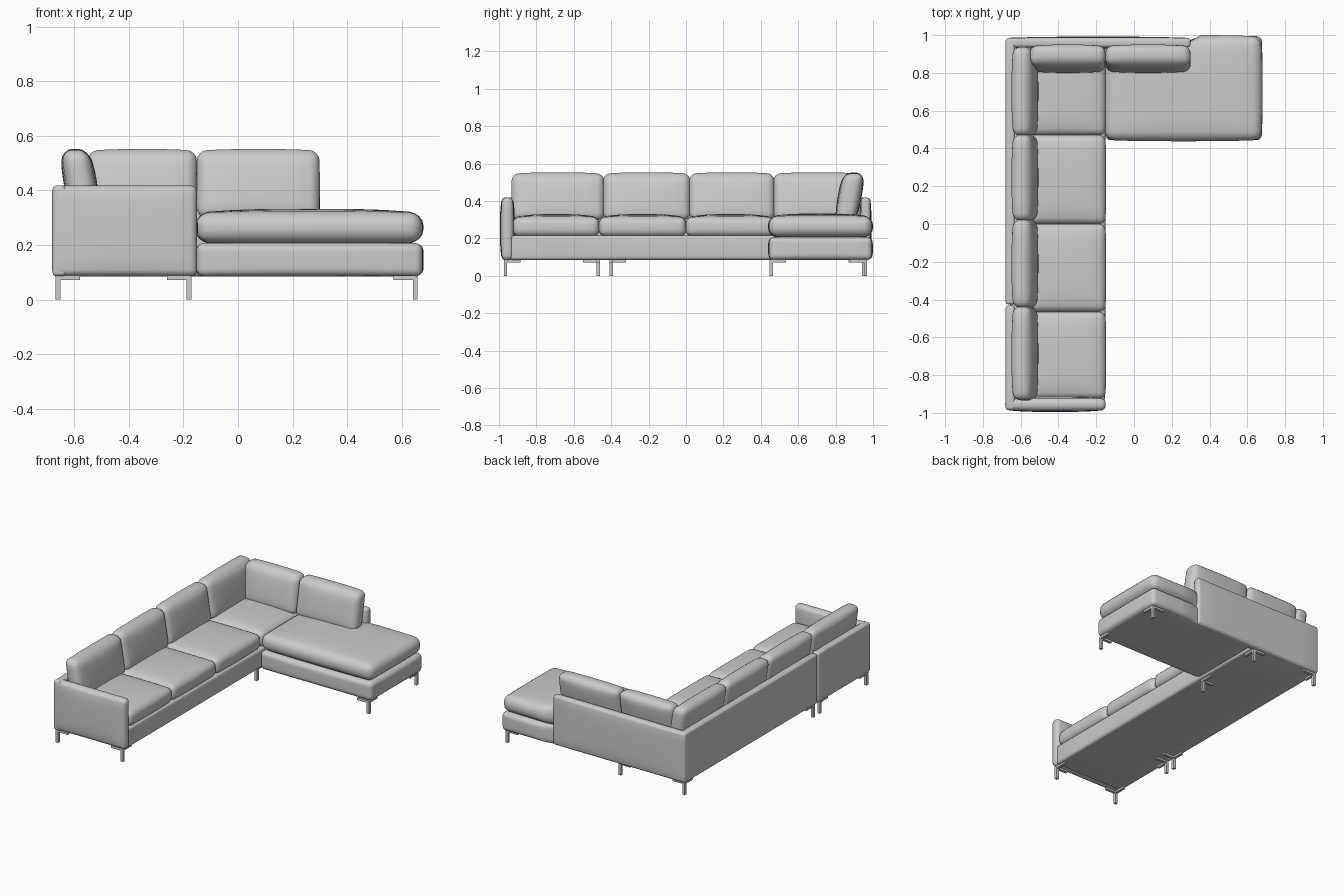
import bpy
import bmesh
from mathutils import Vector

if "Cube" in bpy.data.objects:
    bpy.data.objects.remove(bpy.data.objects["Cube"])

grey = bpy.data.materials.new("light grey upholstery")
grey.use_nodes = True
COLOUR = (0.6, 0.6, 0.6, 1)
grey.diffuse_color = COLOUR
grey.node_tree.nodes["Principled BSDF"].inputs["Base Color"].default_value = COLOUR


def padded_box(name, x, y, z, radius, puff=(0, 0, 0), lean=(0, 0), notch=None, cuts=7):
    """Rounded box between limits; puff swells each axis, lean shears it with height."""
    low, high = Vector((x[0], y[0], z[0])), Vector((x[1], y[1], z[1]))
    centre, half = (low + high) / 2, (high - low) / 2
    bm = bmesh.new()
    bmesh.ops.create_cube(bm, size=2)
    bmesh.ops.scale(bm, vec=half, verts=bm.verts)
    if radius:
        bmesh.ops.bevel(bm, geom=bm.edges[:], offset=radius, segments=4,
                        profile=0.5, affect='EDGES')
    if cuts:
        long_edges = [e for e in bm.edges if e.calc_length() > radius]
        bmesh.ops.subdivide_edges(bm, edges=long_edges, cuts=cuts, use_grid_fill=True)
    for v in bm.verts:
        u = [v.co[i] / half[i] for i in range(3)]
        for i in range(3):
            j, k = (i + 1) % 3, (i + 2) % 3
            v.co[i] += puff[i] * u[i] * max(0, 1 - abs(u[j]) ** 3) * max(0, 1 - abs(u[k]) ** 3)
        v.co.x += lean[0] * u[2]
        v.co.y += lean[1] * u[2]
        v.co += centre
        if notch and v.co.x < notch[0]:
            v.co.y = min(v.co.y, notch[1])
    bmesh.ops.recalc_face_normals(bm, faces=bm.faces)
    mesh = bpy.data.meshes.new(name)
    bm.to_mesh(mesh)
    bm.free()
    mesh.materials.append(grey)
    obj = bpy.data.objects.new(name, mesh)
    bpy.context.collection.objects.link(obj)
    if radius:
        bpy.ops.object.select_all(action='DESELECT')
        obj.select_set(True)
        bpy.context.view_layer.objects.active = obj
        bpy.ops.object.shade_smooth_by_angle(angle=0.7)
    return obj


# Bases
padded_box("long_base", (-0.65, -0.155), (-0.94, 0.97), (0.085, 0.215), 0.015, (0.005, 0, 0))
padded_box("chaise_base", (-0.15, 0.675), (0.445, 0.993), (0.085, 0.207), 0.025,
           (0.006, 0.006, 0), notch=(0.3, 0.96))

# Back walls and arm
padded_box("front_back_wall", (-0.68, -0.63), (-0.985, -0.432), (0.085, 0.418), 0.015)
padded_box("rear_back_wall", (-0.68, -0.63), (-0.426, 0.975), (0.085, 0.418), 0.015)
padded_box("end_back_wall", (-0.68, 0.3), (0.935, 0.985), (0.085, 0.418), 0.018, (0, 0.007, 0))
padded_box("arm", (-0.682, -0.15), (-0.985, -0.925), (0.085, 0.418), 0.025, (0, 0.01, 0))

# Seat cushions
seat_joints = [-0.925, -0.465, 0.0, 0.47, 0.94]
for i in range(4):
    padded_box(f"seat_cushion_{i + 1}", (-0.62, -0.152), (seat_joints[i], seat_joints[i + 1]),
               (0.212, 0.312), 0.034, (0.005, 0.002, 0.018))
padded_box("chaise_cushion", (-0.15, 0.673), (0.445, 0.993), (0.21, 0.318), 0.045,
           (0.007, 0.007, 0.015), notch=(0.3, 0.95))

# Leaning back cushions along the long side
back_joints = [-0.93, -0.44, 0.02, 0.47, 0.935]
for i in range(4):
    padded_box(f"back_cushion_{i + 1}", (-0.625, -0.53), (back_joints[i], back_joints[i + 1]),
               (0.3, 0.545), 0.035, (0.014, 0.004, 0.008), lean=(-0.02, 0))

# Leaning back cushions along the chaise end
for i, span in enumerate([(-0.55, -0.152), (-0.15, 0.298)]):
    padded_box(f"end_cushion_{i + 1}", span, (0.825, 0.925), (0.3, 0.545), 0.035,
               (0.002, 0.014, 0.007), lean=(0, 0.022))

# Legs: a post with two mounting arms pointing inwards
legs = [(-0.66, -0.965, 1, 1), (-0.18, -0.965, -1, 1),
        (-0.66, -0.47, 1, -1), (-0.66, -0.4, 1, 1),
        (-0.66, 0.96, 1, -1), (-0.18, 0.95, -1, -1), (-0.18, 0.455, -1, 1),
        (0.65, 0.455, -1, 1), (0.65, 0.96, -1, -1)]
W = 0.009
for n, (x, y, dx, dy) in enumerate(legs, 1):
    padded_box(f"leg_{n}", (x - W, x + W), (y - W, y + W), (0, 0.087), 0, cuts=0)
    padded_box(f"leg_arm_{n}_a", sorted((x, x + dx * 0.08)), (y - W, y + W),
               (0.072, 0.088), 0, cuts=0)
    padded_box(f"leg_arm_{n}_b", (x - W, x + W), sorted((y, y + dy * 0.08)),
               (0.072, 0.088), 0, cuts=0)
